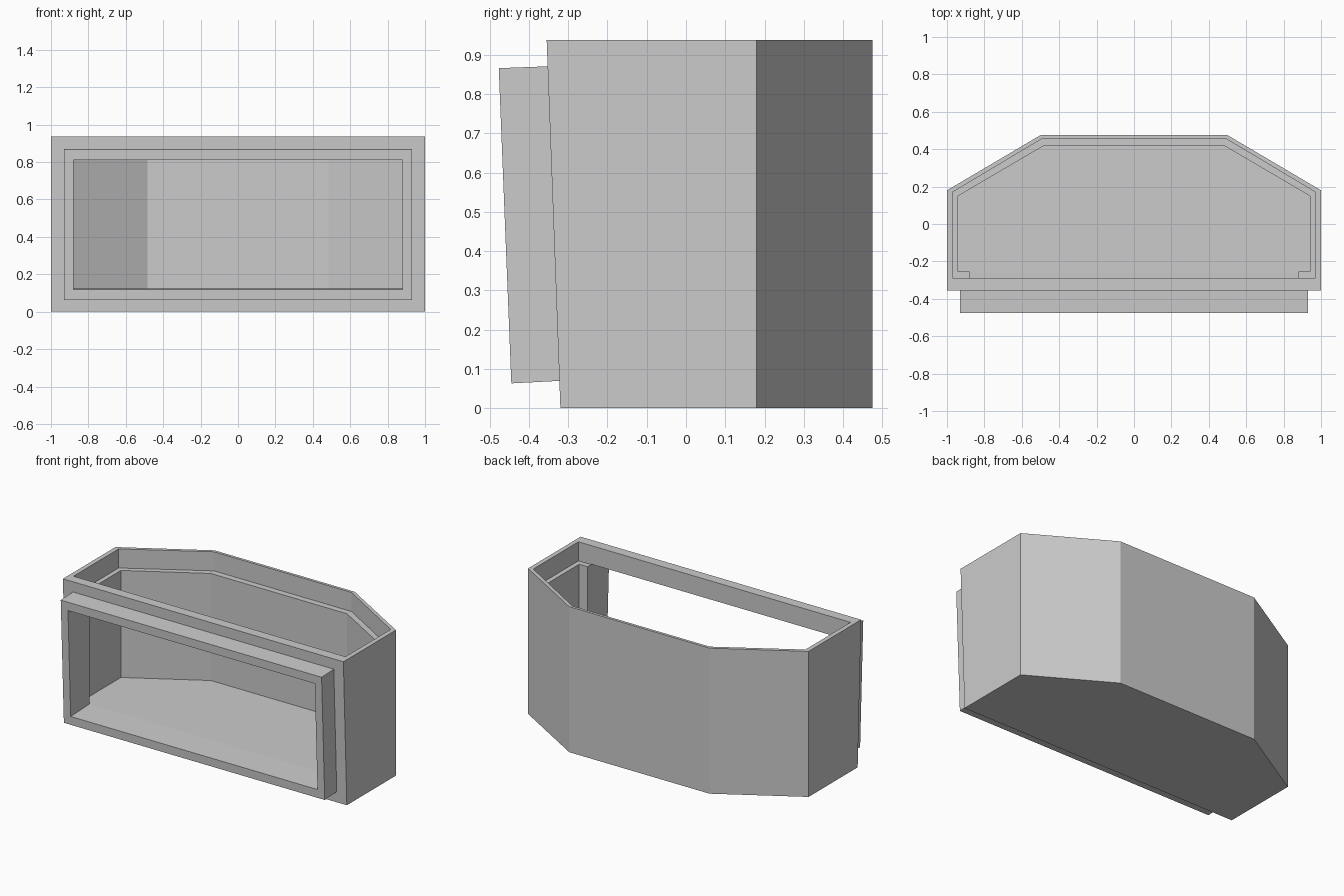
import bpy
import bmesh

cube = bpy.data.objects.get("Cube")
if cube:
    bpy.data.objects.remove(cube, do_unlink=True)

grey = bpy.data.materials.new("plain grey")
grey.use_nodes = True
COLOUR = (0.6, 0.6, 0.6, 1)
grey.diffuse_color = COLOUR
grey.node_tree.nodes["Principled BSDF"].inputs["Base Color"].default_value = COLOUR


def loft(name, start, end):
    """Closed solid between two matching loops."""
    bm = bmesh.new()
    a = [bm.verts.new(p) for p in start]
    b = [bm.verts.new(p) for p in end]
    bm.faces.new(a)
    bm.faces.new(b)
    for i in range(len(a)):
        j = (i + 1) % len(a)
        bm.faces.new((a[i], a[j], b[j], b[i]))
    bmesh.ops.recalc_face_normals(bm, faces=bm.faces)
    mesh = bpy.data.meshes.new(name)
    bm.to_mesh(mesh)
    bm.free()
    mesh.materials.append(grey)
    obj = bpy.data.objects.new(name, mesh)
    bpy.context.collection.objects.link(obj)
    return obj


def bay(front, side, side_y, back, back_y, z):
    """Five-sided bay outline, mirrored about x = 0."""
    half = [(side, front, z), (side, side_y, z), (back, back_y, z)]
    return half + [(-x, y, h) for x, y, h in reversed(half)]


def across(name, profile, half_width):
    """Side profile (y, z) stretched across the width."""
    return loft(name, *[[(x, y, z) for y, z in profile]
                        for x in (-half_width, half_width)])


def carve(obj, cutters):
    for cutter in cutters:
        cutter.hide_render = True
        mod = obj.modifiers.new("cut", 'BOOLEAN')
        mod.operation = 'DIFFERENCE'
        mod.solver = 'EXACT'
        mod.object = cutter
    graph = bpy.context.evaluated_depsgraph_get()
    mesh = bpy.data.meshes.new_from_object(obj.evaluated_get(graph))
    obj.modifiers.clear()
    obj.data = mesh


HEIGHT, LEDGE, FLOOR = 0.938, 0.815, 0.125

# Outer shell, its front leaning slightly forward
outline = (1, 0.18, 0.5, 0.475)
shell = loft("shell", bay(-0.32, *outline, 0), bay(-0.355, *outline, HEIGHT))

# Front window frame, square to the leaning front
frame = across("window_frame", [(-0.445, 0.063), (-0.31, 0.07),
                                (-0.342, 0.871), (-0.477, 0.866)], 0.93)

# Stepped inside: wide lid recess above a narrower cavity
recess_line = (0.97, 0.17, 0.49, 0.457)
recess = loft("recess_cutter", bay(-0.29, *recess_line, LEDGE),
              bay(-0.29, *recess_line, 1.1))
cavity_line = (0.94, 0.15, 0.485, 0.417)
cavity = loft("cavity_cutter", bay(-0.255, *cavity_line, FLOOR),
              bay(-0.255, *cavity_line, 0.9))

# Window opening through frame and front wall
window = across("window_cutter", [(-0.6, 0.112), (-0.24, 0.1255),
                                  (-0.24, 0.82), (-0.6, 0.806)], 0.88)

carve(shell, [recess, cavity, window])
carve(frame, [window])
for cutter in (recess, cavity, window):
    bpy.data.objects.remove(cutter, do_unlink=True)
